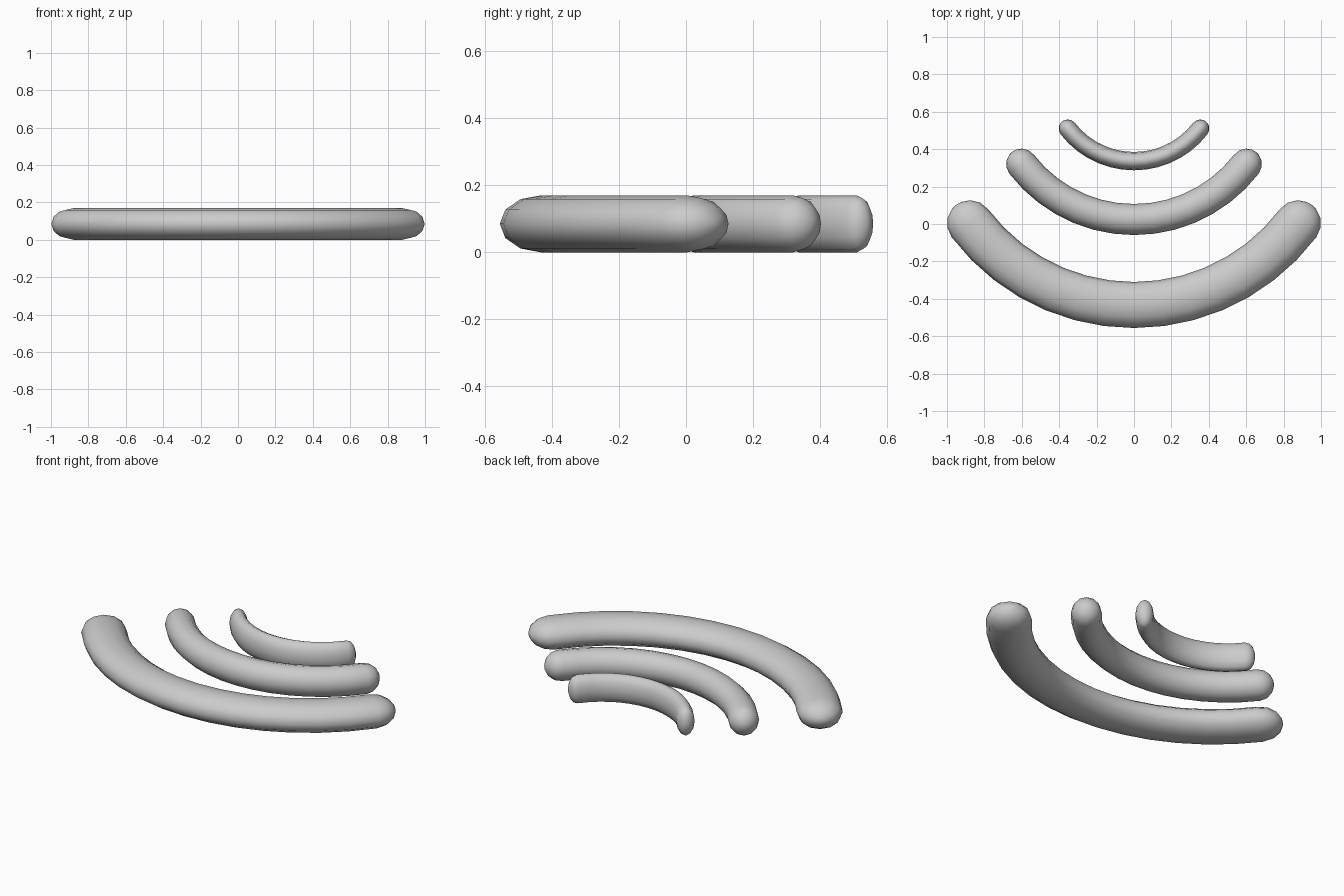
import bpy, bmesh
from math import sin, cos, pi, asin, radians

if "Cube" in bpy.data.objects:
    bpy.data.objects.remove(bpy.data.objects["Cube"])

HALF_H = 0.085   # all bars share the same height
SIDES = 12       # sides of the elliptical section
STEPS = 14       # segments along each arc


def curved_bar(name, low_y, end_x, end_y, half_w):
    """Elliptical bar swept along a circular arc, with rounded ends."""
    sag = end_y - low_y
    radius = (end_x ** 2 + sag ** 2) / (2 * sag)
    centre_y = low_y + radius
    span = asin(end_x / radius)

    # Stations: arc angle, shift along the tangent, section scale
    caps = [radians(d) for d in (75, 52, 27)]
    stations = [(-span, -half_w * sin(a), cos(a)) for a in caps]
    stations += [(-span + 2 * span * i / STEPS, 0, 1) for i in range(STEPS + 1)]
    stations += [(span, half_w * sin(a), cos(a)) for a in reversed(caps)]

    def place(angle, shift, out, z):
        r = radius + out
        return (r * sin(angle) + shift * cos(angle),
                centre_y - r * cos(angle) + shift * sin(angle), HALF_H + z)

    bm = bmesh.new()
    rings = []
    for angle, shift, k in stations:
        rings.append([bm.verts.new(place(angle, shift,
                                         half_w * k * cos(2 * pi * j / SIDES),
                                         HALF_H * k * sin(2 * pi * j / SIDES)))
                      for j in range(SIDES)])
    for a, b in zip(rings, rings[1:]):
        for j in range(SIDES):
            n = (j + 1) % SIDES
            bm.faces.new((a[j], a[n], b[n], b[j]))
    # Close the tips with a pole
    for ring, side in ((rings[0], -1), (rings[-1], 1)):
        pole = bm.verts.new(place(side * span, side * half_w, 0, 0))
        for j in range(SIDES):
            bm.faces.new((ring[j], ring[(j + 1) % SIDES], pole))
    bmesh.ops.recalc_face_normals(bm, faces=bm.faces)
    for f in bm.faces:
        f.smooth = True
    mesh = bpy.data.meshes.new(name)
    bm.to_mesh(mesh)
    bm.free()
    obj = bpy.data.objects.new(name, mesh)
    bpy.context.collection.objects.link(obj)
    return obj


# Three nested arcs, front to back
curved_bar("large_arc", -0.433, 0.877, 0.004, 0.123)
curved_bar("middle_arc", 0.024, 0.601, 0.320, 0.083)
curved_bar("small_arc", 0.336, 0.354, 0.510, 0.049)
